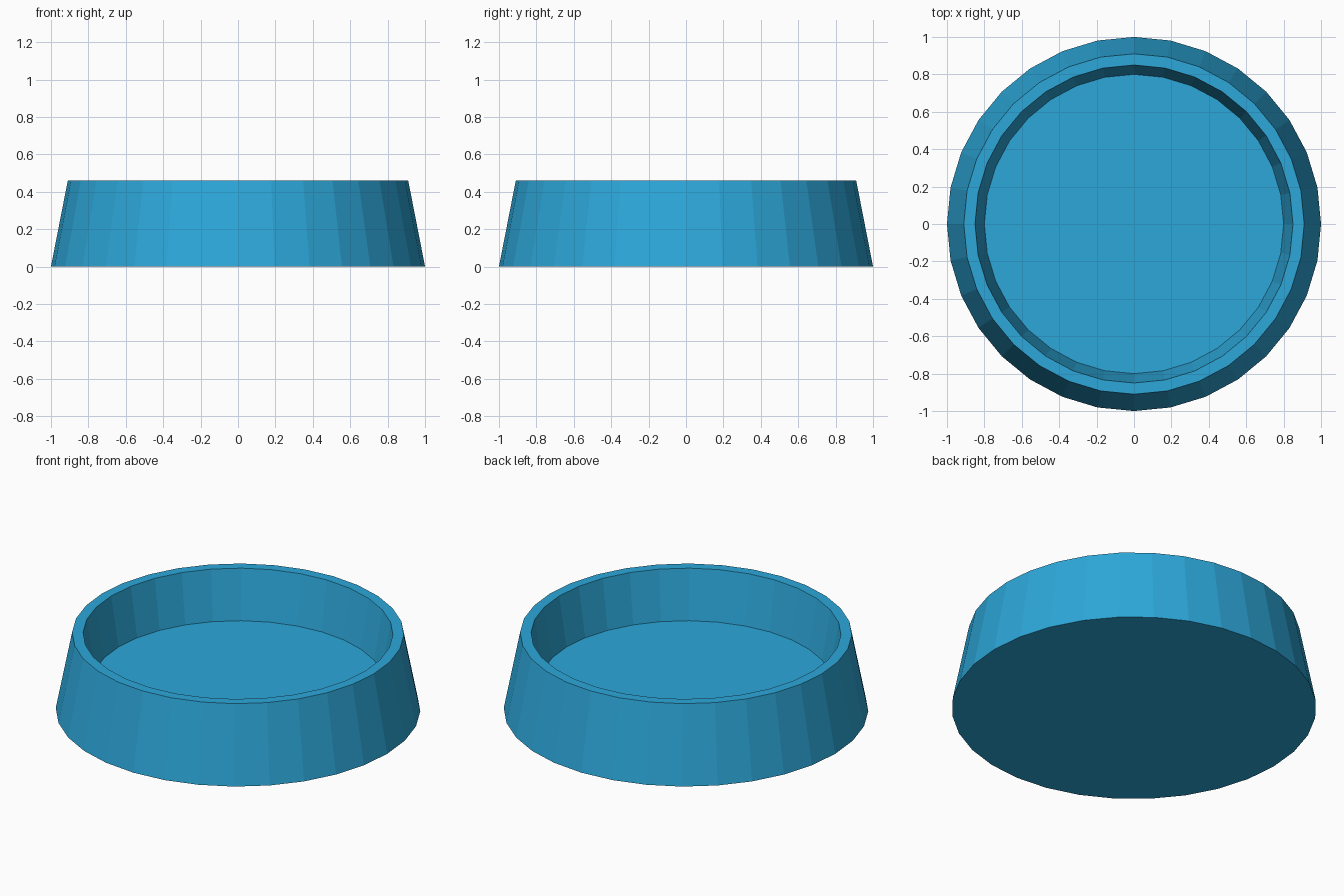
import bpy, bmesh
from math import cos, sin, tau

if "Cube" in bpy.data.objects:
    bpy.data.objects.remove(bpy.data.objects["Cube"])

SIDES = 32

# Half profile (radius, height): outer base, outer rim, inner rim, floor
PROFILE = [(1.0, 0.0), (0.91, 0.46), (0.85, 0.46), (0.80, 0.165)]

# Low-poly dish turned from the profile
bm = bmesh.new()
rings = [[bm.verts.new((r * cos(tau * i / SIDES), r * sin(tau * i / SIDES), z))
          for i in range(SIDES)] for r, z in PROFILE]
for low, high in zip(rings, rings[1:]):
    for i in range(SIDES):
        j = (i + 1) % SIDES
        bm.faces.new((low[i], low[j], high[j], high[i]))

# Underside and inner floor
bm.faces.new(rings[0][::-1])
bm.faces.new(rings[-1])
bmesh.ops.recalc_face_normals(bm, faces=bm.faces)

mesh = bpy.data.meshes.new("round_dish")
bm.to_mesh(mesh)
bm.free()
dish = bpy.data.objects.new("round_dish", mesh)
bpy.context.collection.objects.link(dish)

# Blue finish
blue = bpy.data.materials.new("blue")
blue.diffuse_color = (0.026, 0.39, 0.70, 1.0)
blue.use_nodes = True
blue.node_tree.nodes["Principled BSDF"].inputs["Base Color"].default_value = blue.diffuse_color
mesh.materials.append(blue)
